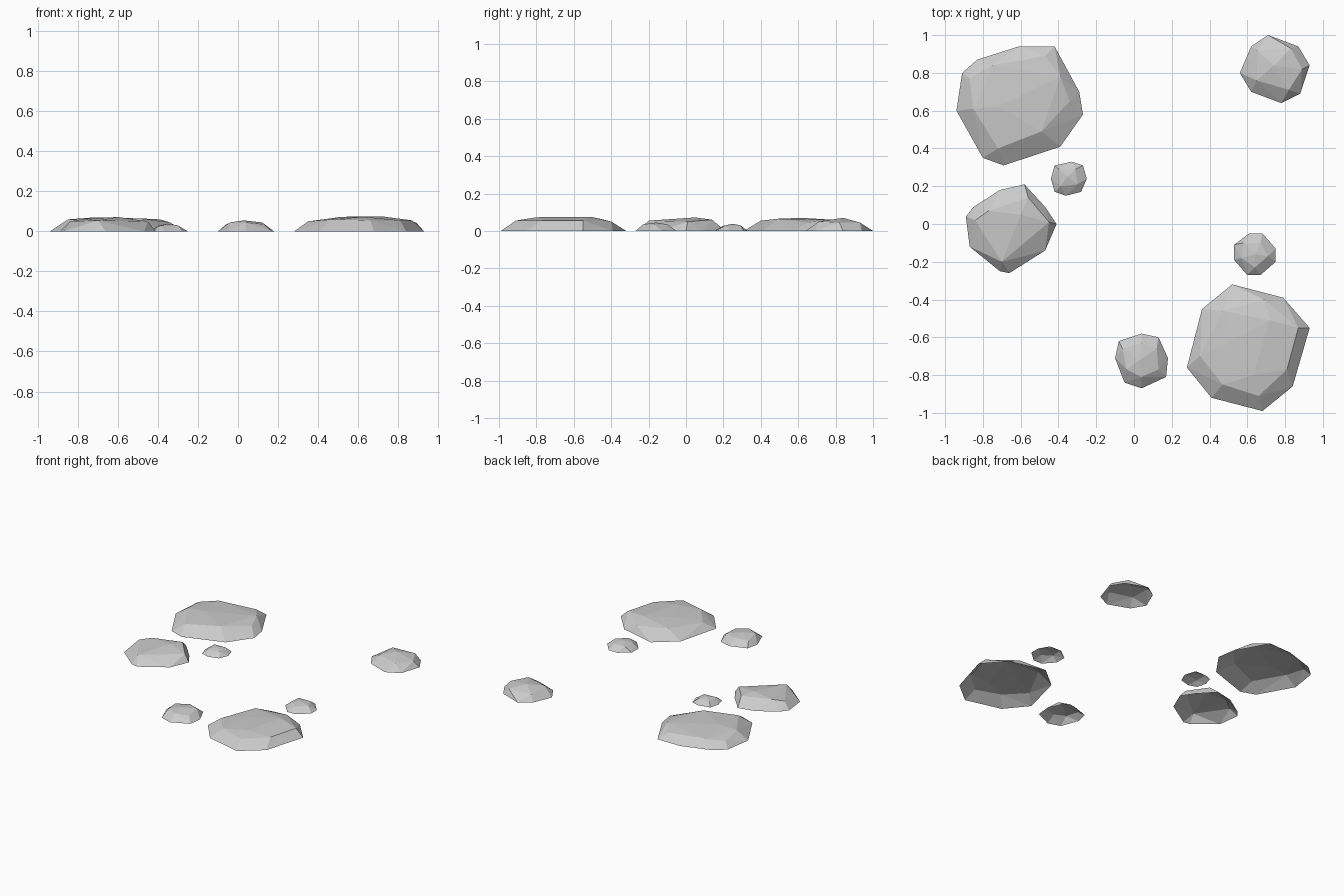
import bpy
import bmesh

# Remove the default cube
default_cube = bpy.data.objects.get("Cube")
if default_cube:
    bpy.data.objects.remove(default_cube, do_unlink=True)

UNIT = 0.01  # stone outlines are written in hundredths

# One pale stone colour
pale_stone = bpy.data.materials.new("pale_grey_stone")
pale_stone.use_nodes = True
stone_colour = (0.6, 0.6, 0.6, 1.0)
pale_stone.diffuse_color = stone_colour
pale_stone.node_tree.nodes["Principled BSDF"].inputs["Base Color"].default_value = stone_colour


def make_stone(name, ground_outline, crown):
    """Flat-shaded stone: hull of a ground outline and raised crown points, open below."""
    mesh = bpy.data.meshes.new(name)
    bm = bmesh.new()
    for x, y in ground_outline:
        bm.verts.new((x * UNIT, y * UNIT, 0))
    for x, y, height in crown:
        bm.verts.new((x * UNIT, y * UNIT, height * UNIT))
    hull = bmesh.ops.convex_hull(bm, input=bm.verts[:])
    unused = {item for item in hull["geom_interior"] + hull["geom_unused"]
              if isinstance(item, bmesh.types.BMVert)}
    bmesh.ops.delete(bm, geom=list(unused), context="VERTS")
    bmesh.ops.recalc_face_normals(bm, faces=bm.faces[:])

    # The stone sits in the ground, so it has no underside
    underside = [face for face in bm.faces
                 if all(vert.co.z < UNIT / 10 for vert in face.verts)]
    bmesh.ops.delete(bm, geom=underside, context="FACES")

    # Merge nearly level triangles into broad facets
    bmesh.ops.dissolve_limit(bm, angle_limit=0.04, verts=bm.verts[:], edges=bm.edges[:])
    bm.to_mesh(mesh)
    bm.free()
    mesh.materials.append(pale_stone)
    stone = bpy.data.objects.new(name, mesh)
    bpy.context.collection.objects.link(stone)
    return stone


# Large stones
make_stone(
    "large_back_stone",
    ground_outline=[(-91, 80), (-83, 87), (-61, 94), (-42, 94), (-29, 70),
                    (-27, 58), (-39, 41), (-69, 31), (-80, 35), (-94, 60)],
    crown=[(-87, 77, 4), (-85, 61, 6), (-72, 40, 5.5), (-49, 49, 6.5), (-34, 65, 4.5),
           (-39, 78, 6), (-72, 62, 7), (-47, 89, 4.5), (-75, 84, 5.5)],
)
make_stone(
    "large_front_stone",
    ground_outline=[(28, -76), (36, -45), (52, -32), (79, -39), (93, -55),
                    (84, -86), (68, -99), (41, -92)],
    crown=[(35, -70, 5), (47, -46, 6.5), (69, -40, 5), (87, -55, 5.5), (81, -77, 5.5),
           (66, -91, 5.5), (47, -85, 6), (72, -51, 7.5), (63, -80, 7.3), (52, -62, 7.3)],
)

# Medium stone
make_stone(
    "medium_stone",
    ground_outline=[(-89, 4), (-85, 9), (-71, 18), (-58, 21), (-47, 9),
                    (-41, 0), (-47, -14), (-66, -26), (-71, -25), (-87, -12)],
    crown=[(-84, 2, 5), (-70, -20, 5.5), (-45, 1, 5), (-56, 14, 6),
           (-77, 7, 6.3), (-60, 5, 7.2)],
)

# Small stones
make_stone(
    "small_back_stone",
    ground_outline=[(56, 80), (62, 94), (71, 100), (87, 94), (93, 84),
                    (88, 69), (78, 64), (62, 70)],
    crown=[(65, 92, 4.5), (83, 93, 4.5), (89, 82, 4.5), (82, 71, 5),
           (65, 76, 5), (74, 84, 7)],
)
make_stone(
    "small_front_stone",
    ground_outline=[(-10, -71), (-8, -62), (4, -58), (13, -60), (18, -71),
                    (17, -81), (4, -87), (-5, -84)],
    crown=[(-6, -66, 3.5), (4, -63, 4.5), (12, -66, 4.5), (13, -77, 3.5),
           (4, -81, 4.5), (-4, -77, 4.5), (3, -72, 5.5)],
)

# Pebbles
make_stone(
    "left_pebble",
    ground_outline=[(-44, 24), (-42, 31), (-33, 33), (-27, 31), (-25, 24),
                    (-28, 17), (-36, 15), (-42, 17)],
    crown=[(-40, 29, 2.8), (-31, 29, 3), (-30, 21, 3), (-39, 20, 2.8), (-35, 25, 3.8)],
)
make_stone(
    "right_pebble",
    ground_outline=[(53, -11), (61, -5), (68, -5), (75, -13), (75, -20),
                    (67, -27), (60, -27), (53, -19)],
    crown=[(58, -10, 3.5), (67, -10, 3.5), (71, -17, 3.5), (64, -23, 3.5),
           (57, -18, 3.5), (64, -16, 4.5)],
)
